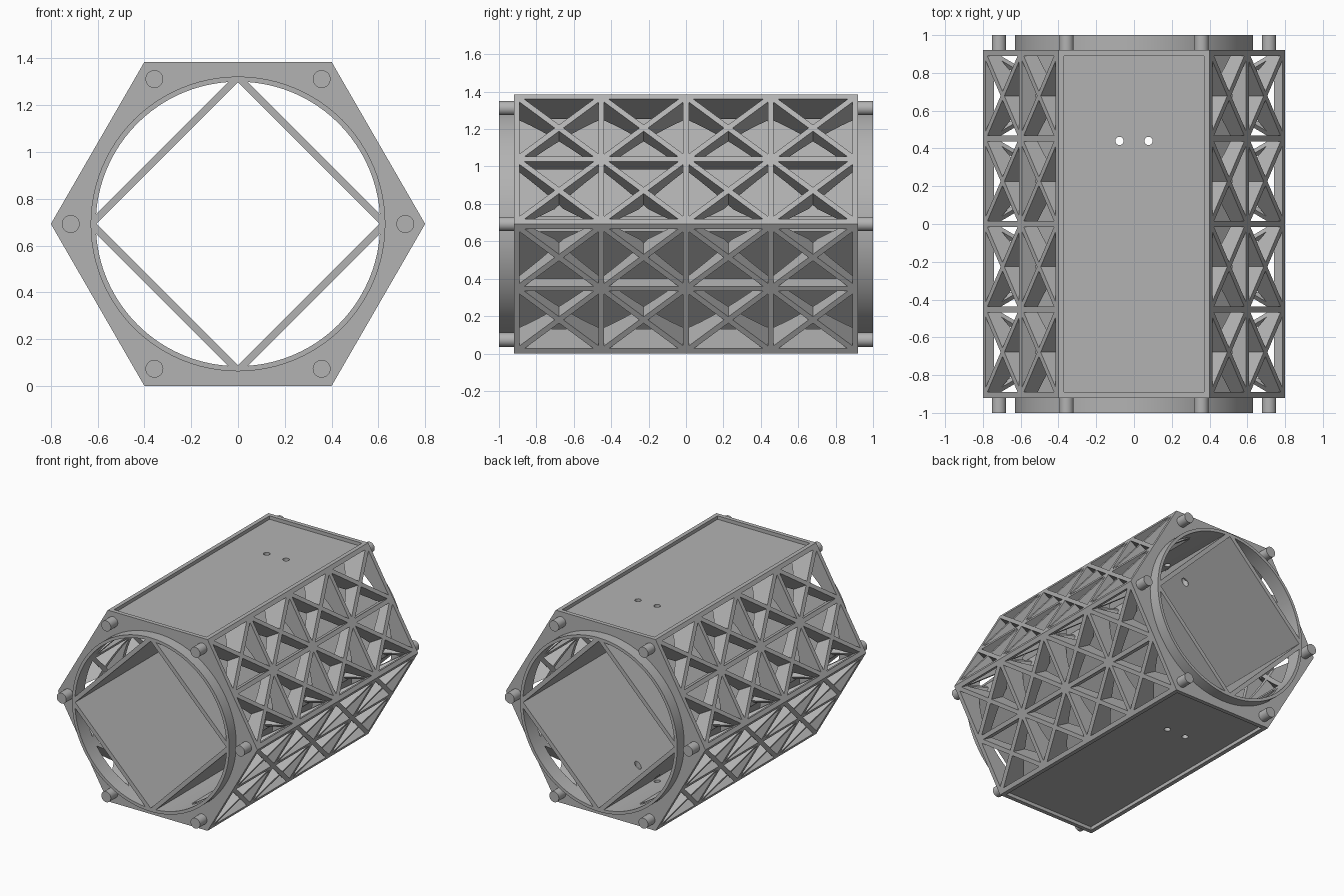
import bpy, bmesh, math
from mathutils import Vector, Matrix

cube = bpy.data.objects.get("Cube")
if cube:
    bpy.data.objects.remove(cube, do_unlink=True)

APOTHEM = 0.8 * math.cos(math.pi / 6)
MID = Vector((0, 0, APOTHEM))
BODY, TIP = 0.92, 1.0          # half lengths of the body and of the end collars
BORE, COLLAR = 0.608, 0.63
STRUT = 0.015                  # half width of a lattice strut

grey = bpy.data.materials.new("metal grey")
grey.use_nodes = True
grey.diffuse_color = (0.45, 0.45, 0.45, 1)
grey.node_tree.nodes["Principled BSDF"].inputs["Base Color"].default_value = (0.45, 0.45, 0.45, 1)


def new_object(name, bm):
    bmesh.ops.recalc_face_normals(bm, faces=bm.faces)
    mesh = bpy.data.meshes.new(name)
    bm.to_mesh(mesh)
    bm.free()
    mesh.materials.append(grey)
    obj = bpy.data.objects.new(name, mesh)
    bpy.context.collection.objects.link(obj)
    return obj


def add_prism(bm, base, sweep):
    bottom = [bm.verts.new(p) for p in base]
    top = [bm.verts.new(p + sweep) for p in base]
    bm.faces.new(bottom)
    bm.faces.new(top)
    n = len(base)
    for i in range(n):
        j = (i + 1) % n
        bm.faces.new((bottom[i], bottom[j], top[j], top[i]))


def polygon_bar(name, radius, sides, y0, y1, centre=MID):
    """Regular prism running along y."""
    bm = bmesh.new()
    angles = [math.tau * i / sides for i in range(sides)]
    base = [centre + Vector((radius * math.cos(a), y0, radius * math.sin(a))) for a in angles]
    add_prism(bm, base, Vector((0, y1 - y0, 0)))
    return new_object(name, bm)


def combine(target, tool, operation):
    """Apply a boolean and discard the tool."""
    tool.hide_render = True
    mod = target.modifiers.new(operation, 'BOOLEAN')
    mod.object, mod.operation, mod.solver = tool, operation, 'EXACT'
    bpy.context.view_layer.objects.active = target
    bpy.ops.object.modifier_apply(modifier=mod.name)
    bpy.data.objects.remove(tool, do_unlink=True)


def box(name, centre, size):
    bm = bmesh.new()
    bmesh.ops.create_cube(bm, size=1, matrix=Matrix.Translation(centre) @ Matrix.Diagonal((*size, 1)))
    return new_object(name, bm)


def lattice_cutter(angle):
    """Triangular pockets, two rows by four columns of crossed cells, for one side."""
    normal = Vector((math.cos(angle), 0, math.sin(angle)))
    across = Vector((-math.sin(angle), 0, math.cos(angle)))
    half_y, half_u = (BODY - STRUT) / 4, (0.4 - STRUT) / 2
    bm = bmesh.new()
    for col in range(4):
        for row in (-1, 1):
            cy, cu = (2 * col - 3) * half_y, row * half_u
            corners = [Vector((cy + sy * half_y, cu + su * half_u))
                       for sy, su in ((-1, -1), (1, -1), (1, 1), (-1, 1))]
            for i in range(4):
                tri = [Vector((cy, cu)), corners[i], corners[(i + 1) % 4]]
                # Shrink the triangle about its incentre to leave the struts
                lens = [(tri[(k + 1) % 3] - tri[(k + 2) % 3]).length for k in range(3)]
                incentre = sum((tri[k] * lens[k] for k in range(3)), Vector((0, 0))) / sum(lens)
                inradius = 2 * half_y * half_u / sum(lens)
                scale = 1 - STRUT / inradius
                base = []
                for p in tri:
                    q = incentre + (p - incentre) * scale
                    base.append(MID + normal * (APOTHEM + 0.05) + across * q.y + Vector((0, q.x, 0)))
                add_prism(bm, base, normal * -0.33)
    return new_object("pocket_cutter", bm)


def drill(target):
    # Pair of vertical holes
    for x in (-0.077, 0.077):
        bm = bmesh.new()
        bmesh.ops.create_cone(bm, cap_ends=True, segments=24, radius1=0.022, radius2=0.022, depth=2,
                              matrix=Matrix.Translation((x, 0.44, APOTHEM)))
        combine(target, new_object("drill", bm), 'DIFFERENCE')


# Hexagonal body with round collars at both ends and a through bore
body = polygon_bar("lattice_body", 0.8, 6, -BODY, BODY)
combine(body, polygon_bar("collar", COLLAR, 96, -TIP, TIP), 'UNION')
combine(body, polygon_bar("bore", BORE, 96, -1.2, 1.2), 'DIFFERENCE')

# Shallow recessed panels on top and bottom
for z in (0, 2 * APOTHEM):
    combine(body, box("recess", (0, 0, z), (0.74, 1.78, 0.05)), 'DIFFERENCE')

# Lattice pockets on the four sloping sides
for degrees in (30, 150, 210, 330):
    combine(body, lattice_cutter(math.radians(degrees)), 'DIFFERENCE')
drill(body)

# Square tube set on edge inside the bore
tube = polygon_bar("inner_square_tube", 0.648, 4, -TIP, TIP)
combine(tube, polygon_bar("tube_hollow", 0.605, 4, -1.2, 1.2), 'DIFFERENCE')
combine(tube, polygon_bar("tube_trim", BORE + 0.002, 96, -1.1, 1.1), 'INTERSECT')
drill(tube)

# Pins at every corner of both ends
pins = []
for end, side in (("front", -1), ("back", 1)):
    for i in range(6):
        a = math.tau * i / 6
        centre = MID + Vector((math.cos(a), 0, math.sin(a))) * 0.715
        pins.append(polygon_bar(f"{end}_pin_{i + 1}", 0.038, 32, side * 0.9, side * TIP, centre))

bpy.ops.object.select_all(action='DESELECT')
for obj in [body, tube] + pins:
    obj.select_set(True)
bpy.context.view_layer.objects.active = body
bpy.ops.object.shade_smooth_by_angle(angle=math.radians(25))
